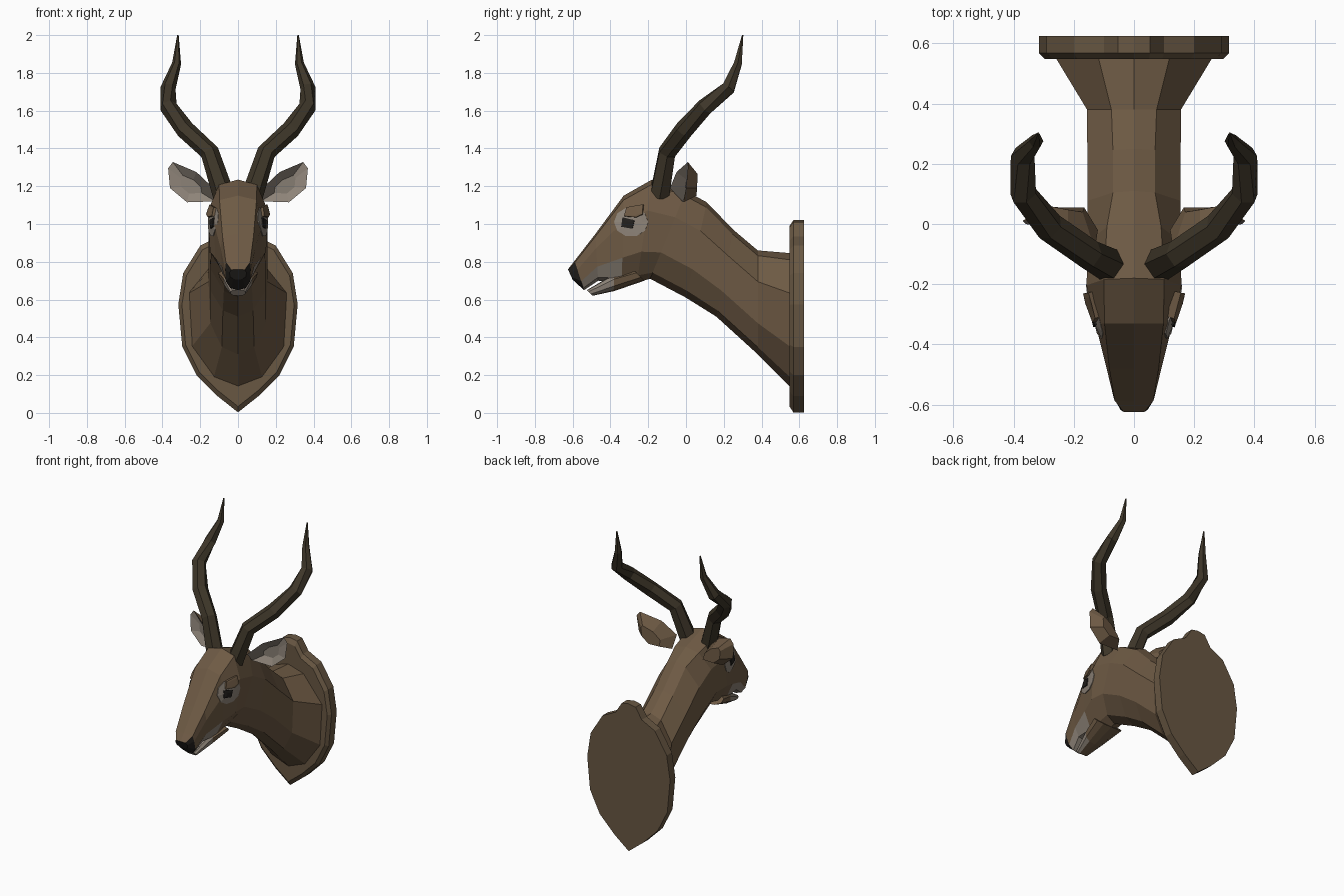
import bpy, math
from mathutils import Vector
from mathutils.bvhtree import BVHTree
import bmesh

if "Cube" in bpy.data.objects:
    bpy.data.objects.remove(bpy.data.objects["Cube"])


def material(name, rgb):
    m = bpy.data.materials.new(name)
    m.diffuse_color = (*rgb, 1)
    m.use_nodes = True
    m.node_tree.nodes["Principled BSDF"].inputs["Base Color"].default_value = m.diffuse_color
    return m


FUR = material("brown fur", (0.155, 0.102, 0.058))
WOOD = material("plaque wood", (0.138, 0.095, 0.055))
HORN = material("dark horn", (0.048, 0.037, 0.022))
PALE = material("pale fur", (0.27, 0.23, 0.19))
BLACK = material("black", (0.016, 0.014, 0.012))


def make(name, verts, faces, mats, idx=None):
    """Mesh object with consistent normals and per-face material indices."""
    me = bpy.data.meshes.new(name)
    me.from_pydata([tuple(v) for v in verts], [], faces)
    for m in mats:
        me.materials.append(m)
    for p in me.polygons:
        p.material_index = idx[p.index] if idx else 0
    bm = bmesh.new()
    bm.from_mesh(me)
    bmesh.ops.recalc_face_normals(bm, faces=bm.faces)
    bm.to_mesh(me)
    bm.free()
    ob = bpy.data.objects.new(name, me)
    bpy.context.collection.objects.link(ob)
    return ob


def bridge(count, n):
    """Quads joining successive rings of n vertices, plus end caps."""
    f = [(r * n + i, r * n + (i + 1) % n, (r + 1) * n + (i + 1) % n, (r + 1) * n + i)
         for r in range(count - 1) for i in range(n)]
    return f + [tuple(range(n)), tuple(range((count - 1) * n, count * n))]


# Section: top y,z, bottom y,z, top half width, side half width, bottom half width
T = (0, 0.05, 0.3, 0.7, 0.93, 1)


def loft(name, sections, mats, rule):
    verts = []
    for ty, tz, by, bz, wt, w, wb in sections:
        half = [(x, ty + (by - ty) * t, tz + (bz - tz) * t)
                for x, t in zip((0, wt, w, w * 0.94, wb, 0), T)]
        verts += half + [(-x, y, z) for x, y, z in half[4:0:-1]]
    faces = bridge(len(sections), 10)
    idx = []
    for k, f in enumerate(faces):
        c = sum((Vector(verts[i]) for i in f), Vector()) / len(f)
        row = k % 10
        idx.append(rule(k // 10, min(row, 9 - row), c))
    return make(name, verts, faces, mats, idx)


# Neck, head and upper muzzle in one skin
SECTIONS = [
    (0.56, 0.845, 0.56, 0.13, 0.12, 0.265, 0.13),
    (0.38, 0.86, 0.38, 0.31, 0.075, 0.156, 0.085),
    (0.25, 0.97, 0.16, 0.51, 0.07, 0.155, 0.08),
    (0.11, 1.115, 0.00, 0.61, 0.07, 0.155, 0.075),
    (0.00, 1.175, -0.19, 0.71, 0.09, 0.152, 0.07),
    (-0.18, 1.235, -0.26, 0.69, 0.10, 0.158, 0.07),
    (-0.33, 1.15, -0.34, 0.68, 0.098, 0.128, 0.07),
    (-0.48, 0.947, -0.465, 0.70, 0.082, 0.092, 0.06),
    (-0.59, 0.805, -0.54, 0.65, 0.064, 0.068, 0.04),
    (-0.625, 0.76, -0.60, 0.705, 0.035, 0.045, 0.025),
]


def head_rule(seg, row, c):
    if c.y < -0.57 and c.z < 0.765:
        return 2
    return 1 if seg in (6, 7) and row in (3, 4) else 0


head = loft("head_and_neck", SECTIONS, [FUR, PALE, BLACK], head_rule)

# Lower jaw, pale towards the chin
JAW = [
    (-0.28, 0.76, -0.22, 0.70, 0.07, 0.105, 0.06),
    (-0.38, 0.735, -0.38, 0.645, 0.06, 0.075, 0.045),
    (-0.525, 0.65, -0.495, 0.62, 0.03, 0.04, 0.025),
]
loft("lower_jaw", JAW, [FUR, PALE], lambda s, r, c: 1 if c.y < -0.37 and r < 4 else 0)

# Wall plaque with chamfered front edge
right = [(0, 0.003), (0.11, 0.09), (0.22, 0.20), (0.295, 0.35), (0.316, 0.575),
         (0.29, 0.74), (0.2, 0.885), (0.1, 0.935), (0.053, 1.01), (0, 1.02)]
outline = right + [(-x, z) for x, z in right[8:0:-1]]
pv = [(x * s, y, 0.52 + (z - 0.52) * s)
      for y, s in ((0.548, 0.94), (0.568, 1), (0.625, 1)) for x, z in outline]
make("wall_plaque", pv, bridge(3, len(outline)), [WOOD])

# Horn path: x, y, z, radius
PATH = [
    (0.075, -0.14, 1.15, 0.058),
    (0.15, -0.10, 1.38, 0.050),
    (0.28, -0.01, 1.50, 0.050),
    (0.368, 0.10, 1.62, 0.046),
    (0.37, 0.225, 1.72, 0.040),
    (0.325, 0.275, 1.85, 0.024),
    (0.318, 0.30, 2.0, 0.004),
]


def horn(name, s):
    pts = [Vector((s * p[0], p[1], p[2])) for p in PATH]
    verts = []
    for i, p in enumerate(pts):
        a, b = pts[max(i - 1, 0)], pts[min(i + 1, len(pts) - 1)]
        t = (b - a).normalized()
        u = Vector((0, 1, 0)).cross(t).normalized()
        v = t.cross(u)
        for k in range(6):
            q = math.tau * k / 6
            verts.append(p + (u * math.cos(q) + v * math.sin(q)) * PATH[i][3])
    make(name, verts, bridge(len(pts), 6), [HORN])


# Ear: rim loop, hollow pale front and bulging brown back
RIM = [(0.12, -0.02, 1.12), (0.27, -0.015, 1.115), (0.36, 0.0, 1.19), (0.37, 0.01, 1.295),
       (0.345, 0.01, 1.328), (0.22, -0.05, 1.275), (0.13, -0.085, 1.19)]


def ear(name, s):
    n = len(RIM)
    verts = [(s * x, y, z) for x, y, z in RIM]
    front, back = Vector((0.25, 0.015, 1.2)), Vector((0.22, 0.075, 1.19))
    for c, k in ((front, 0.45), (back, 0.55)):
        for p in RIM:
            q = c + (Vector(p) - c) * k
            verts.append((s * q.x, c.y + (q.y - c.y) * 0.4, q.z))
    faces, idx = [], []
    for j, o in enumerate((n, 2 * n)):
        ring = [(i, (i + 1) % n, o + (i + 1) % n, o + i) for i in range(n)]
        ring.append(tuple(range(o, o + n)))
        faces += ring
        idx += [j] * len(ring)
    make(name, verts, faces, [PALE, FUR], idx)


# Thin plates projected sideways onto the head
tree = BVHTree.FromPolygons([v.co.copy() for v in head.data.vertices],
                            [tuple(p.vertices) for p in head.data.polygons])


def plate(name, s, loop, lift, thick, mat):
    n = len(loop)
    cy, cz = sum(p[0] for p in loop) / n, sum(p[1] for p in loop) / n
    flat = [(cy + (y - cy) * k, cz + (z - cz) * k) for k in (1, 0.66, 0.33) for y, z in loop]
    flat.append((cy, cz))
    verts = []
    for y, z in flat:
        hit = tree.ray_cast(Vector((s, y, z)), Vector((-s, 0, 0)))[0]
        verts.append(((hit.x if hit else s * 0.12) + s * lift, y, z))
    faces = bridge(3, n)[:-2] + [(2 * n + i, 2 * n + (i + 1) % n, 3 * n) for i in range(n)]
    ob = make(name, verts, faces, [mat])
    mod = ob.modifiers.new("thickness", 'SOLIDIFY')
    mod.thickness, mod.offset = thick, 0


PATCH = [(-0.29 + 0.09 * math.cos(math.tau * k / 10), 1.01 + 0.078 * math.sin(math.tau * k / 10))
         for k in range(10)]
EYE = [(-0.342, 0.985), (-0.283, 0.975), (-0.272, 1.02), (-0.335, 1.035)]
BROW = [(-0.325, 1.04), (-0.26, 1.035), (-0.228, 1.05), (-0.225, 1.10), (-0.31, 1.085)]

for side, s in (("right", 1), ("left", -1)):
    horn(side + "_horn", s)
    ear(side + "_ear", s)
    plate(side + "_eye_patch", s, PATCH, 0.001, 0.006, PALE)
    plate(side + "_eye", s, EYE, 0.006, 0.009, BLACK)
    plate(side + "_brow", s, BROW, 0.004, 0.028, FUR)
